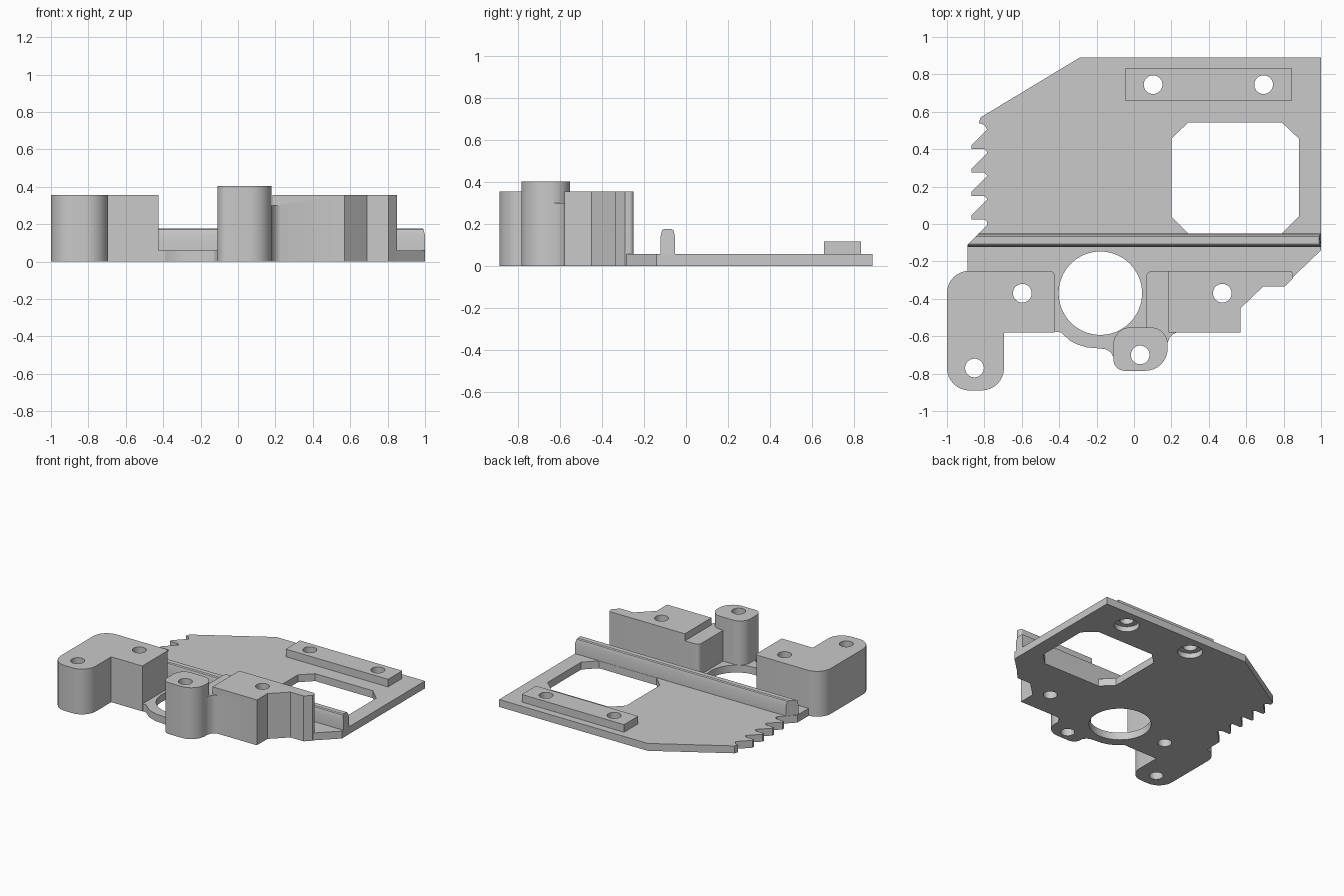
import bpy
import bmesh
from math import cos, sin, tan, tau
from mathutils import Vector

cube = bpy.data.objects.get("Cube")
if cube:
    bpy.data.objects.remove(cube, do_unlink=True)

grey = bpy.data.materials.new("plain grey")
grey.use_nodes = True
grey.diffuse_color = (0.585, 0.585, 0.585, 1)
grey.node_tree.nodes["Principled BSDF"].inputs["Base Color"].default_value = grey.diffuse_color

PLATE_TOP = 0.058
BLOCK_TOP = 0.356


def rounded(points, steps=8):
    """Expand (x, y, radius) corners into arcs; (x, y) corners stay sharp."""
    out = []
    for i, p in enumerate(points):
        c = Vector(p[:2])
        if len(p) < 3:
            out.append(c)
            continue
        a = (Vector(points[i - 1][:2]) - c).normalized()
        b = (Vector(points[(i + 1) % len(points)][:2]) - c).normalized()
        half = a.angle(b) / 2
        reach = p[2] / tan(half)
        centre = c + (a + b).normalized() * p[2] / sin(half)
        start, end = c + a * reach - centre, c + b * reach - centre
        for s in range(steps + 1):
            out.append(centre + start.slerp(end, s / steps).normalized() * p[2])
    return out


def finish(name, bm):
    bmesh.ops.recalc_face_normals(bm, faces=bm.faces)
    mesh = bpy.data.meshes.new(name)
    bm.to_mesh(mesh)
    bm.free()
    mesh.materials.append(grey)
    obj = bpy.data.objects.new(name, mesh)
    bpy.context.collection.objects.link(obj)
    return obj


def loft(name, first, second):
    """Close two matching loops of 3D points into a solid."""
    bm = bmesh.new()
    a = [bm.verts.new(p) for p in first]
    b = [bm.verts.new(p) for p in second]
    bm.faces.new(a)
    bm.faces.new(b)
    for i in range(len(a)):
        bm.faces.new((a[i - 1], a[i], b[i], b[i - 1]))
    return finish(name, bm)


def prism(name, outline, bottom, top):
    flat = rounded(outline)
    return loft(name, [(x, y, bottom) for x, y in flat], [(x, y, top) for x, y in flat])


def cylinder(name, x, y, radius, bottom=-0.1, top=0.6, sides=32):
    ring = [(x + radius * cos(tau * i / sides), y + radius * sin(tau * i / sides))
            for i in range(sides)]
    return prism(name, ring, bottom, top)


def activate(obj):
    bpy.ops.object.select_all(action="DESELECT")
    obj.select_set(True)
    bpy.context.view_layer.objects.active = obj


def combine(target, others, operation):
    activate(target)
    for other in others:
        mod = target.modifiers.new(other.name, "BOOLEAN")
        mod.operation = operation
        mod.solver = "EXACT"
        mod.object = other
        bpy.ops.object.modifier_apply(modifier=mod.name)


# Base plate: straight back, toothed side, curved tongue at the front
outline = [(1, 0.89), (-0.29, 0.89), (-0.82, 0.57), (-0.83, 0.54), (-0.8, 0.53)]
for k in range(4):
    y = 0.4 - 0.125 * k
    outline += [(-0.785, y + 0.105), (-0.87, y + 0.02), (-0.87, y),
                (-0.8, y), (-0.785, y - 0.015)]
outline += [(-0.785, -0.005), (-0.89, -0.11), (-0.89, -0.4), (-0.5, -0.5),
            (-0.45, -0.57), (-0.39, -0.58), (-0.34, -0.625), (-0.3, -0.645),
            (-0.25, -0.66), (-0.19, -0.665), (-0.15, -0.67), (-0.125, -0.685),
            (-0.105, -0.72), (-0.05, -0.71), (0.1, -0.65), (0.3, -0.5), (0.5, -0.5),
            (0.53, -0.4), (0.7, -0.3), (0.8, -0.332), (1, -0.14)]
bracket = prism("bracket", outline, -0.01, PLATE_TOP)

# Mounting blocks and post, sunk to different depths before the underside is trimmed flat
blocks = [
    prism("right_block", [(-1, -0.25, 0.12), (-0.425, -0.25, 0.025), (-0.425, -0.58),
                          (-0.695, -0.58), (-0.695, -0.89, 0.12), (-1, -0.89, 0.12)],
          -0.02, BLOCK_TOP),
    prism("left_block", [(0.185, -0.25), (0.85, -0.25, 0.02), (0.85, -0.29), (0.805, -0.335),
                         (0.69, -0.335), (0.57, -0.45), (0.57, -0.58), (0.185, -0.58)],
          -0.03, BLOCK_TOP),
    prism("low_step", [(0.065, -0.252, 0.03), (0.2, -0.252), (0.25, -0.5), (0.24, -0.575),
                       (0.21, -0.588), (0.192, -0.605), (0.175, -0.645), (0.1, -0.66),
                       (0.065, -0.6)], -0.04, 0.3),
    prism("post", [(-0.11, -0.553, 0.09), (0.18, -0.553, 0.09),
                   (0.18, -0.785, 0.12), (-0.11, -0.785, 0.06)], -0.05, 0.403),
]
combine(bracket, blocks, "UNION")

# Raised bar near the back
bar = prism("screw_bar", [(-0.045, 0.657), (0.843, 0.657), (0.843, 0.833), (-0.045, 0.833)],
            PLATE_TOP, 0.118)

# Long stiffening ridge with a softened top
profile = [(-0.122, PLATE_TOP), (-0.122, 0.14), (-0.114, 0.171), (-0.106, 0.177),
           (-0.068, 0.177), (-0.06, 0.171), (-0.052, 0.14), (-0.052, PLATE_TOP)]
ridge = loft("ridge", [(max(-0.89, y - 0.78), y, z) for y, z in profile],
             [(1 - max(0, z - 0.15) * 0.4, y, z) for y, z in profile])

# Openings: octagonal window, large bore, screw holes, recesses underneath
underside = prism("underside_trim", [(-2, -2), (2, -2), (2, 2), (-2, 2)], -0.5, 0)
bar_holes = [cylinder("bar_hole", x, 0.745, 0.05) for x in (0.102, 0.693)]
recesses = [cylinder("recess", x, 0.745, 0.09, top=0.04) for x in (0.102, 0.693)]
screw_holes = [cylinder("screw_hole", x, y, 0.05) for x, y in
               ((-0.597, -0.37), (0.472, -0.37), (-0.853, -0.77), (0.033, -0.7))]
bore = cylinder("bore", -0.18, -0.37, 0.223, sides=64)
window = prism("window", [(0.29, -0.05), (0.79, -0.05), (0.882, 0.04), (0.882, 0.456),
                          (0.79, 0.543), (0.29, 0.543), (0.2, 0.456), (0.2, 0.04)], -0.1, 0.5)
cutters = [underside, bore, window] + bar_holes + recesses + screw_holes
combine(bracket, cutters, "DIFFERENCE")
combine(bar, bar_holes, "DIFFERENCE")

for helper in blocks + cutters:
    bpy.data.objects.remove(helper, do_unlink=True)

for obj in (bracket, bar, ridge):
    activate(obj)
    bpy.ops.object.shade_smooth_by_angle(angle=0.5)
